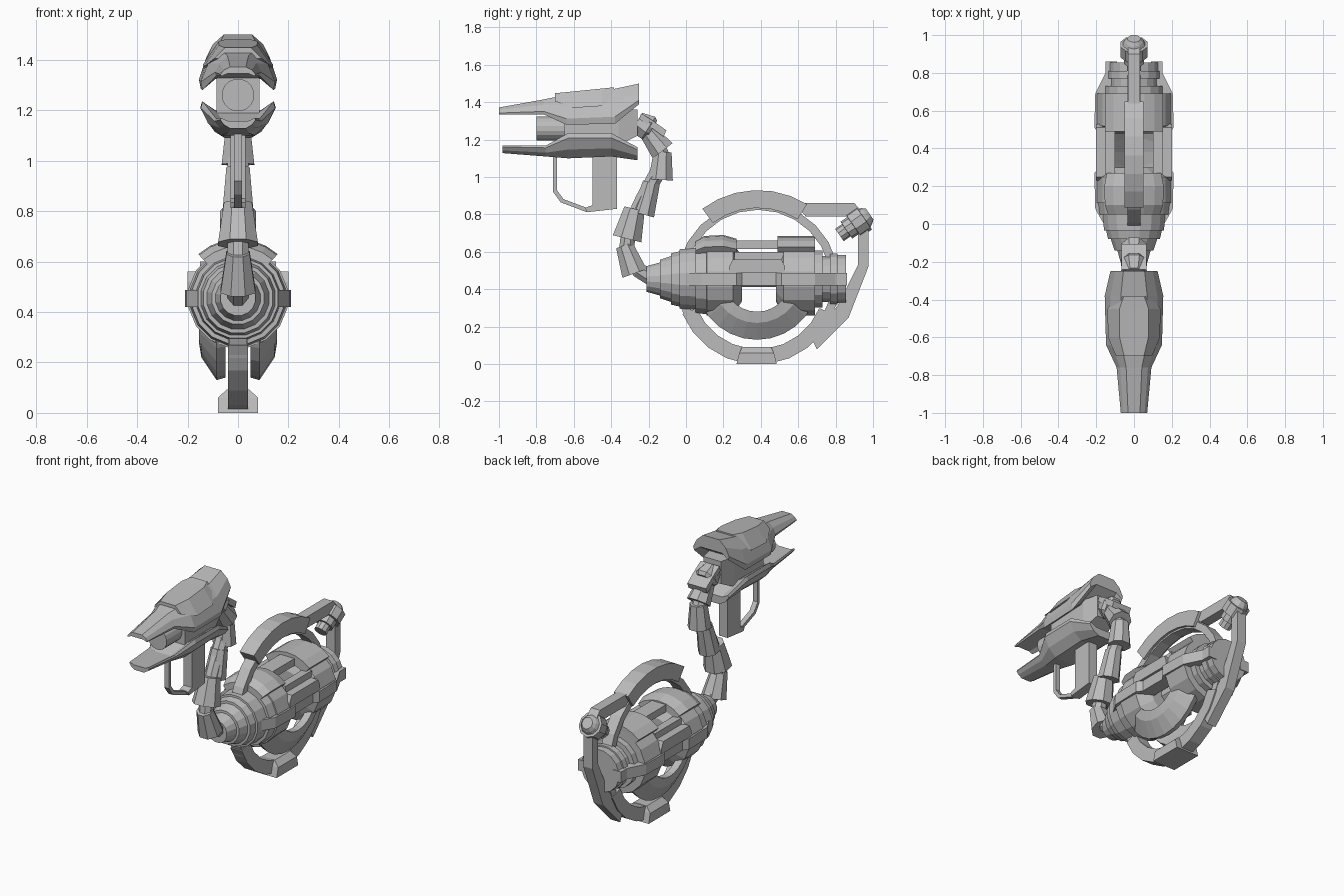
import bpy, bmesh, math
from mathutils import Vector

if "Cube" in bpy.data.objects:
    bpy.data.objects.remove(bpy.data.objects["Cube"])

grey = bpy.data.materials.new("plain_grey")
grey.diffuse_color = (0.5, 0.5, 0.5, 1)
grey.use_nodes = True
grey.node_tree.nodes["Principled BSDF"].inputs["Base Color"].default_value = grey.diffuse_color


def finish(name, bm):
    bmesh.ops.recalc_face_normals(bm, faces=bm.faces)
    me = bpy.data.meshes.new(name)
    bm.to_mesh(me)
    bm.free()
    me.materials.append(grey)
    ob = bpy.data.objects.new(name, me)
    bpy.context.collection.objects.link(ob)
    return ob


def loft(name, sections):
    """Skin closed loops of equal length and cap both ends."""
    bm = bmesh.new()
    loops = [[bm.verts.new(p) for p in s] for s in sections]
    n = len(loops[0])
    for a, b in zip(loops, loops[1:]):
        for i in range(n):
            j = (i + 1) % n
            bm.faces.new((a[i], a[j], b[j], b[i]))
    bm.faces.new(loops[0])
    bm.faces.new(loops[-1])
    return finish(name, bm)


def lathe(name, profile, origin, direction, n=16):
    """Profile of (distance, radius) turned about an axis in the yz plane."""
    d = Vector((0, *direction)).normalized()
    o, u = Vector((0, *origin)), Vector((1, 0, 0))
    v = d.cross(u)
    ang = [math.tau * (i + .5) / n for i in range(n)]
    return loft(name, [[o + d * t + (u * math.cos(a) + v * math.sin(a)) * r
                        for a in ang] for t, r in profile])


def strip(name, outer, inner, hx):
    """Bar in the yz plane between two edge lines, half width hx."""
    return loft(name, [[(hx, *p), (hx, *q), (-hx, *q), (-hx, *p)]
                       for p, q in zip(outer, inner)])


def arc(cy, cz, r, a0, a1, n):
    return [(cy + r * math.cos(math.radians(a0 + (a1 - a0) * i / n)),
             cz + r * math.sin(math.radians(a0 + (a1 - a0) * i / n)))
            for i in range(n + 1)]


def box(name, x, y, z):
    return loft(name, [[(x[0], b, z[0]), (x[1], b, z[0]),
                        (x[1], b, z[1]), (x[0], b, z[1])] for b in y])


# Wheel frame: slim upper arc, deep lower arc, handle, rear frame, foot
C = (.385, .435)
strip("frame_upper_arc", arc(*C, .435, -30, 210, 16), arc(*C, .39, -30, 210, 16), .035)
strip("frame_lower_arc", arc(*C, .437, 202.5, 337.5, 9), arc(*C, .355, 202.5, 337.5, 9), .04)
strip("frame_handle", arc(*C, .495, 58, 127, 6), arc(*C, .40, 58, 127, 6), .05)
strip("rear_frame",
      [(.58, .86), (.9, .86), (.975, .78), (.975, .52), (.87, .25), (.7, .08)],
      [(.64, .79), (.87, .79), (.92, .72), (.92, .53), (.81, .31), (.66, .16)], .032)
loft("foot_block", [[(-x, y0, z), (x, y0, z), (x, y1, z), (-x, y1, z)]
                    for x, y0, y1, z in [(.08, .27, .485, 0), (.08, .285, .47, .06),
                                         (.045, .3, .455, .092)]])

# Stepped engine drums
lathe("front_drum", [(-.21, .07), (-.14, .09), (-.139, .105), (-.08, .125), (-.079, .14),
                     (-.035, .15), (-.034, .162), (.05, .168), (.051, .185), (.11, .192),
                     (.111, .2), (.25, .2), (.3, .12)], (0, .455), (1, 0))
lathe("rear_drum", [(.48, .12), (.52, .2), (.69, .2), (.691, .155), (.73, .155),
                    (.731, .125), (.77, .125), (.771, .14), (.81, .14), (.811, .132),
                    (.855, .132)], (0, .455), (1, 0))
lathe("engine_core", [(.25, .045), (.53, .045)], (0, .455), (1, 0), 8)

# Curved caps over the drums and the spine joining them
for name, steps in [("front_cap", [(.05, .205), (.1, .23), (.2, .235), (.27, .215)]),
                    ("rear_cap", [(.49, .23), (.69, .23)])]:
    sec = []
    for y, r in steps:
        o, i = arc(0, .455, r, 48, 132, 6), arc(0, .455, .17, 132, 48, 6)
        sec.append([(x, y, z) for x, z in o + i])
    loft(name, sec)
box("top_spine", (-.05, .05), (.25, .5), (.615, .66))

# Side rails, window plates and lower dishes on both sides
rail = [(-.035, .14), (.08, .205), (.27, .21), (.3, .185), (.48, .185),
        (.51, .21), (.69, .205), (.8, .15), (.86, .15)]
dish = [(.18, .155), (.24, .145), (.27, .125), (.33, .085), (.32, .05), (.25, .1), (.18, .11)]
for side, s in (("left", -1), ("right", 1)):
    loft(side + "_rail", [[(s * x, y, .42), (s * x, y, .488),
                           (s * (x - .06), y, .488), (s * (x - .06), y, .42)] for y, x in rail])
    box(side + "_panel", (s * .1, s * .15), (.26, .52), (.42, .6))
    loft(side + "_window", [[(x * s, .23, .488), (x * s, .53, .488), (x * s, .53, .52),
                             (x * s, .51, .56), (x * s, .25, .56), (x * s, .23, .52)]
                            for x in (.12, .2)])
    sec = []
    for k in range(11):
        a = math.radians(205 + 13 * k)
        sec.append([(s * x, .38 + r * math.cos(a), .46 + r * math.sin(a)) for r, x in dish])
    loft(side + "_lower_dish", sec)

# Tilted stepped knob at the back
lathe("rear_knob", [(0, .04), (.045, .04), (.046, .055), (.09, .055), (.091, .075),
                    (.16, .075), (.161, .06), (.18, .05), (.197, .035)],
      (.82, .69), (.82, .57), 10)

# Neck: bent core tube with flared sleeves
path = [(-.17, .45), (-.25, .5), (-.32, .6), (-.305, .72), (-.23, .88), (-.155, 1.02),
        (-.13, 1.12), (-.17, 1.21), (-.27, 1.275)]
sec = []
for k, (y, z) in enumerate(path):
    p, q = path[max(k - 1, 0)], path[min(k + 1, len(path) - 1)]
    t = Vector((0, q[0] - p[0], q[1] - p[1])).normalized()
    v = t.cross(Vector((1, 0, 0)))
    sec.append([Vector((0, y, z)) + Vector((1, 0, 0)) * .045 * math.cos(a) + v * .045 * math.sin(a)
                for a in [math.tau * (i + .5) / 8 for i in range(8)]])
loft("neck_core", sec)
sleeves = [((-.33, .635), (-.275, .485), .05, .075), ((-.275, .83), (-.315, .67), .06, .085),
           ((-.185, .97), (-.23, .80), .05, .066), ((-.125, 1.135), (-.135, .985), .052, .07),
           ((-.21, 1.25), (-.125, 1.14), .05, .072)]
for k, (a, b, r0, r1) in enumerate(sleeves):
    d = (b[0] - a[0], b[1] - a[1])
    lathe(f"neck_sleeve_{k + 1}", [(0, r0), (math.hypot(*d), r1)], a, d, 8)
lathe("neck_collar", [(0, .055), (.07, .075), (.09, .06)], (-.26, 1.3), (.8, -.5), 8)
strip("collar_guard", [(-.24, 1.34), (-.19, 1.31), (-.105, 1.25)],
      [(-.25, 1.31), (-.2, 1.275), (-.12, 1.215)], .065)


# Head: two channel-shaped jaws closing round a barrel
def jaw(name, rows):
    sec = []
    for y, w, base, edge in rows:
        mid, inn = base + (edge - base) * .35, base + (edge - base) * .72
        half = [(w * .45, base), (w * .8, mid), (w, base + (edge - base) * .8),
                (w * .95, edge), (w * .6, inn)]
        sec.append([(x, y, z) for x, z in half] + [(-x, y, z) for x, z in reversed(half)])
    loft(name, sec)


jaw("upper_jaw", [(-1, .07, 1.372, 1.335), (-.76, .092, 1.415, 1.335), (-.64, .148, 1.44, 1.28),
                  (-.38, .155, 1.472, 1.285), (-.25, .125, 1.5, 1.39)])
jaw("lower_jaw", [(-.98, .07, 1.128, 1.17), (-.75, .092, 1.11, 1.168), (-.63, .148, 1.1, 1.235),
                  (-.4, .15, 1.11, 1.235), (-.26, .115, 1.09, 1.16)])
# Raised armour plate on the crown
loft("crown_plate", [[(-w, y, zl), (-w * .55, y, zt), (w * .55, y, zt), (w, y, zl)]
                     for y, w, zl, zt in [(-.7, .095, 1.405, 1.448), (-.6, .138, 1.37, 1.458),
                                          (-.45, .14, 1.38, 1.473), (-.385, .1, 1.43, 1.48)]])
lathe("barrel", [(-.8, .065), (-.55, .065)], (0, 1.26), (1, 0), 16)
loft("head_core", [[(-w, y, a), (w, y, a), (w, y, b), (-w, y, b)]
                   for y, w, a, b in [(-.65, .085, 1.17, 1.36), (-.36, .085, 1.17, 1.36),
                                      (-.26, .06, 1.22, 1.36)]])

# Grip and trigger guard
strip("grip", [(-.5, 1.13), (-.5, .85), (-.54, .835), (-.53, .812)],
      [(-.37, 1.13), (-.37, .86), (-.37, .84), (-.37, .83)], .03)
strip("trigger_guard", [(-.71, 1.12), (-.71, .92), (-.67, .865), (-.53, .812)],
      [(-.69, 1.12), (-.69, .93), (-.655, .882), (-.53, .835)], .016)
